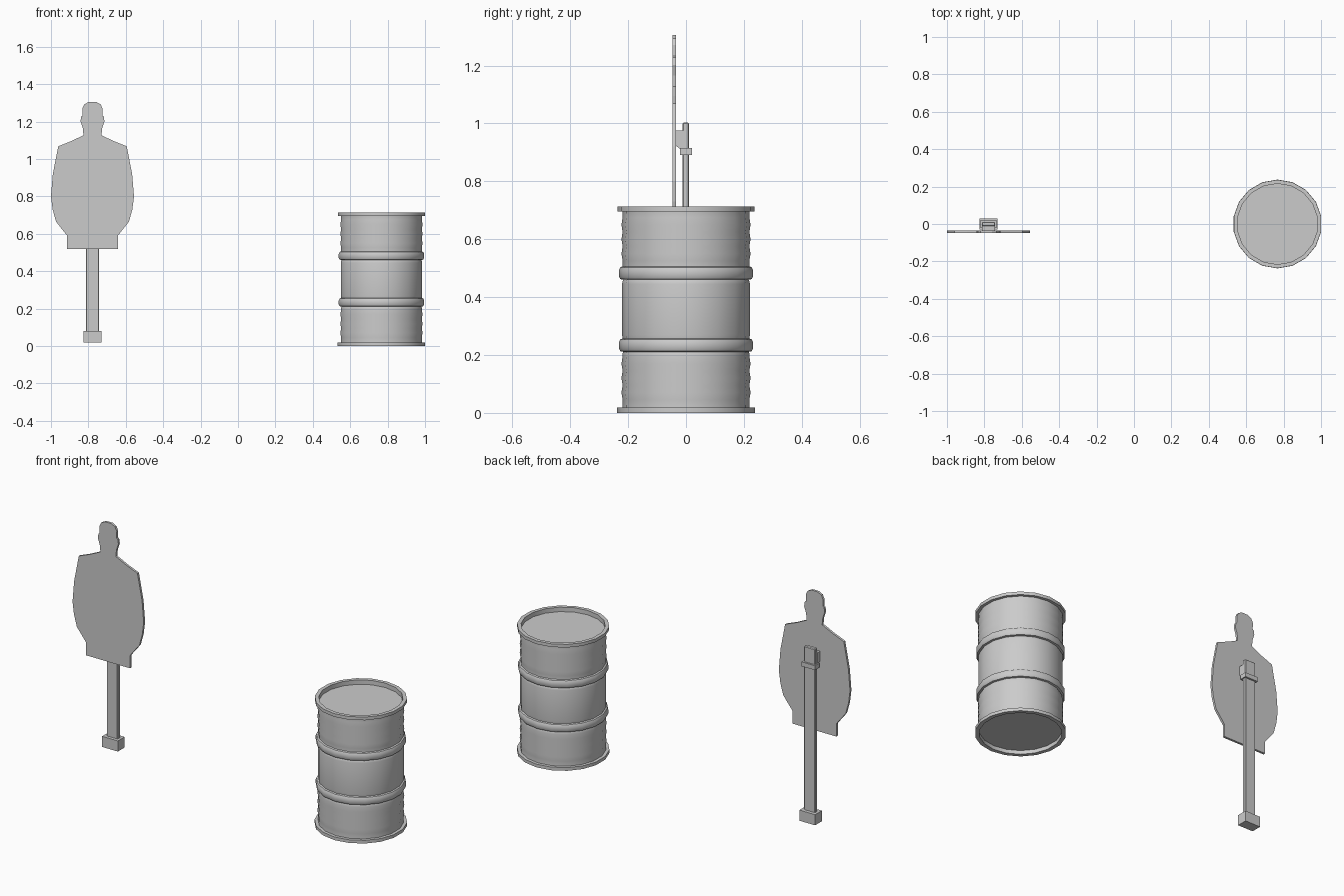
import bpy, bmesh, math

if "Cube" in bpy.data.objects:
    bpy.data.objects.remove(bpy.data.objects["Cube"])

TX = -0.778   # target centre
BX = 0.767    # barrel centre


def finish(name, bm, smooth=None):
    bmesh.ops.recalc_face_normals(bm, faces=bm.faces)
    me = bpy.data.meshes.new(name)
    bm.to_mesh(me)
    bm.free()
    ob = bpy.data.objects.new(name, me)
    bpy.context.collection.objects.link(ob)
    if smooth:
        bpy.ops.object.select_all(action='DESELECT')
        ob.select_set(True)
        bpy.context.view_layer.objects.active = ob
        bpy.ops.object.shade_smooth_by_angle(angle=math.radians(smooth))
    return ob


def lathe(name, profile, sides, cx):
    """Revolve (radius, z) points, closing both ends with a flat disc."""
    bm = bmesh.new()
    rings = []
    for r, z in profile:
        ring = []
        for i in range(sides):
            a = math.pi / 2 + 2 * math.pi * i / sides
            ring.append(bm.verts.new((cx + r * math.cos(a), r * math.sin(a), z)))
        rings.append(ring)
    for a, b in zip(rings, rings[1:]):
        for i in range(sides):
            j = (i + 1) % sides
            bm.faces.new((a[i], a[j], b[j], b[i]))
    bm.faces.new(rings[0])
    bm.faces.new(rings[-1])
    return finish(name, bm, 35)


def prism(name, pts, axis, lo, hi):
    """Extrude a 2D outline along x (points are y,z) or y (points are x,z)."""
    bm = bmesh.new()
    def place(p, d):
        return (d, p[0], p[1]) if axis == 'x' else (p[0], d, p[1])
    a = [bm.verts.new(place(p, lo)) for p in pts]
    b = [bm.verts.new(place(p, hi)) for p in pts]
    bm.faces.new(a)
    bm.faces.new(b)
    for i in range(len(pts)):
        j = (i + 1) % len(pts)
        bm.faces.new((a[i], a[j], b[j], b[i]))
    return finish(name, bm)


def box(name, hx, y0, y1, z0, z1):
    return prism(name, [(y0, z0), (y1, z0), (y1, z1), (y0, z1)], 'x', TX - hx, TX + hx)


# Drum: recessed ends, rolled rims, two hoops and shallow corrugations
def hoop(z):
    return [(0.219, z - 0.028), (0.216, z - 0.023), (0.227, z - 0.021), (0.232, z - 0.011),
            (0.232, z + 0.010), (0.227, z + 0.020), (0.219, z + 0.023)]


def waves(z0, z1, n):
    step = (z1 - z0) / (2 * n)
    return [(0.223 if i % 2 else 0.219, z0 + i * step) for i in range(2 * n + 1)]


profile = [(0.215, 0.022), (0.215, 0.0), (0.2375, 0.0), (0.2375, 0.018), (0.220, 0.018)]
profile += waves(0.045, 0.195, 3) + hoop(0.234)
profile += [(0.221, 0.27), (0.221, 0.445)] + hoop(0.483)
profile += waves(0.525, 0.675, 3)
profile += [(0.220, 0.695), (0.2365, 0.695), (0.2365, 0.713), (0.216, 0.713), (0.216, 0.688)]
lathe("drum", profile, 18, BX)

# Silhouette board, mirrored from half widths
half = [(0.137, 0.52), (0.137, 0.592), (0.195, 0.665), (0.213, 0.73), (0.222, 0.80),
        (0.212, 0.92), (0.183, 1.068), (0.115, 1.095), (0.048, 1.127), (0.052, 1.165),
        (0.064, 1.202), (0.060, 1.228), (0.053, 1.232), (0.054, 1.27),
        (0.043, 1.293), (0.020, 1.305)]
outline = [(TX + x, z) for x, z in half] + [(TX - x, z) for x, z in reversed(half)]
prism("silhouette_board", outline, 'y', -0.047, -0.034)

# Post with softened edges
post = box("post", 0.035, -0.012, 0.011, 0.05, 1.003)
bev = post.modifiers.new("edge_bevel", 'BEVEL')
bev.width = 0.004
bev.segments = 1

# Foot socket, collar and the bracket carrying the board
box("foot_socket", 0.049, -0.03, 0.03, 0.02, 0.08)
box("collar", 0.042, -0.021, 0.021, 0.89, 0.915)
prism("bracket", [(-0.034, 0.922), (-0.021, 0.912), (-0.008, 0.912), (-0.008, 0.975), (-0.034, 0.975)],
      'x', TX - 0.036, TX + 0.036)
